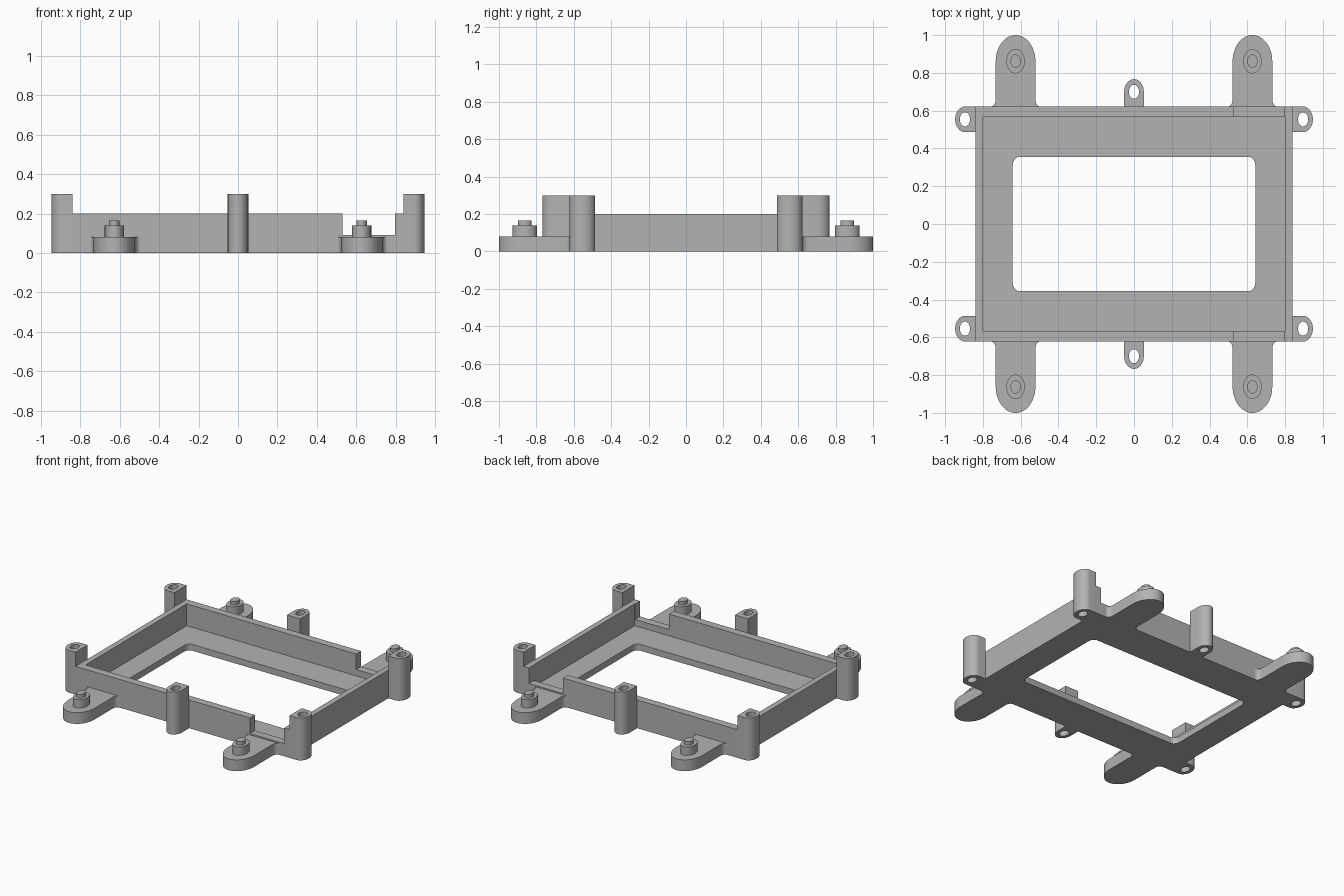
import bpy, bmesh, math
from mathutils import Matrix

cube = bpy.data.objects.get("Cube")
if cube:
    bpy.data.objects.remove(cube, do_unlink=True)

# Single matte grey
grey = bpy.data.materials.new("grey plastic")
grey.use_nodes = True
colour = (0.45, 0.45, 0.45, 1)
grey.diffuse_color = colour
bsdf = next(n for n in grey.node_tree.nodes if n.type == 'BSDF_PRINCIPLED')
bsdf.inputs["Base Color"].default_value = colour

# Main sizes
OX, OY = 0.84, 0.622      # outer tray half size
IX, IY = 0.80, 0.567      # inner tray half size
WALL, FLOOR, ARM, POST = 0.2, 0.045, 0.08, 0.3


def arc(cx, cy, rx, ry, start, end, n=16):
    """Points on an elliptical arc, angles in degrees."""
    angles = [math.radians(start + (end - start) * i / n) for i in range(n + 1)]
    return [(cx + rx * math.cos(a), cy + ry * math.sin(a)) for a in angles]


def ellipse(cx, cy, rx, ry):
    return arc(cx, cy, rx, ry, 0, 360, 40)[:-1]


def rect(hx, hy):
    return [(-hx, -hy), (hx, -hy), (hx, hy), (-hx, hy)]


def flip(loop, sx, sy):
    return [(x * sx, y * sy) for x, y in loop]


def prism(name, loops, z0, z1, matrix=None):
    """Extrude an outline, with optional holes, from z0 to z1."""
    bm = bmesh.new()
    for loop in loops:
        verts = [bm.verts.new((x, y, z0)) for x, y in loop]
        for a, b in zip(verts, verts[1:] + verts[:1]):
            bm.edges.new((a, b))
    bmesh.ops.triangle_fill(bm, use_beauty=True, edges=bm.edges[:])
    top = bmesh.ops.extrude_face_region(bm, geom=bm.faces[:], use_keep_orig=True)
    moved = [g for g in top["geom"] if isinstance(g, bmesh.types.BMVert)]
    bmesh.ops.translate(bm, verts=moved, vec=(0, 0, z1 - z0))
    if matrix:
        bm.transform(matrix)
    bmesh.ops.recalc_face_normals(bm, faces=bm.faces[:])
    mesh = bpy.data.meshes.new(name)
    bm.to_mesh(mesh)
    bm.free()
    mesh.materials.append(grey)
    mesh.shade_smooth()
    mesh.set_sharp_from_angle(angle=math.radians(30))
    obj = bpy.data.objects.new(name, mesh)
    bpy.context.collection.objects.link(obj)
    return obj


# Floor with a round-cornered window
wx, wy, rx, ry = 0.642, 0.355, 0.035, 0.045
window = []
for sx, sy, start in ((1, 1, 0), (-1, 1, 90), (-1, -1, 180), (1, -1, 270)):
    window += arc(sx * (wx - rx), sy * (wy - ry), rx, ry, start, start + 90, 8)
prism("floor", [rect(IX, IY), window], 0, FLOOR)

# Long walls, each with a low notch near the left end
profile = [(-OX, 0), (OX, 0), (OX, WALL), (0.797, WALL), (0.797, 0.09),
           (0.53, 0.09), (0.53, WALL), (-OX, WALL)]
upright = Matrix.Rotation(math.radians(90), 4, 'X')
prism("front_wall", [profile], IY, OY, upright)
prism("back_wall", [profile], -OY, -IY, upright)

# Short walls
for side, s in (("left", 1), ("right", -1)):
    wall = [(IX, -IY), (OX, -IY), (OX, IY), (IX, IY)]
    prism(side + "_wall", [flip(wall, s, 1)], 0, WALL)

# Middle screw posts
for end, sy in (("front", -1), ("back", 1)):
    outline = [(-0.052, OY), (0.052, OY)] + arc(0, 0.70, 0.052, 0.067, 0, 180)
    hole = ellipse(0, 0.70, 0.027, 0.037)
    prism(end + "_middle_post", [flip(outline, 1, sy), flip(hole, 1, sy)], 0, POST)

ax, ay, ar, al = 0.627, 0.862, 0.105, 0.138   # mounting arm centre and radii
fx, fy = 0.027, 0.036                         # fillet at the arm root
for end, sy in (("front", -1), ("back", 1)):
    for side, sx in (("left", 1), ("right", -1)):
        tag = end + "_" + side

        # Corner screw post
        px, py, pr = 0.895, 0.554, 0.068
        outline = [(OX, py + pr), (OX, py - pr)] + arc(px, py, 0.052, pr, -90, 90)
        hole = ellipse(px, py, 0.027, 0.037)
        prism(tag + "_post", [flip(outline, sx, sy), flip(hole, sx, sy)], 0, POST)

        # Mounting arm with filleted root and rounded tip
        outline = (arc(ax + ar + fx, OY + fy, fx, fy, 270, 180, 6)
                   + arc(ax, ay, ar, al, 0, 180, 32)
                   + arc(ax - ar - fx, OY + fy, fx, fy, 0, -90, 6))
        prism(tag + "_arm", [flip(outline, sx, sy)], 0, ARM)

        # Stepped locating peg
        for part, r, z0, z1 in (("peg_base", 0.049, ARM, 0.14),
                                ("peg_tip", 0.027, 0.14, 0.165)):
            ring = ellipse(ax, ay, r, r * 1.32)
            prism(tag + "_" + part, [flip(ring, sx, sy)], z0, z1)
